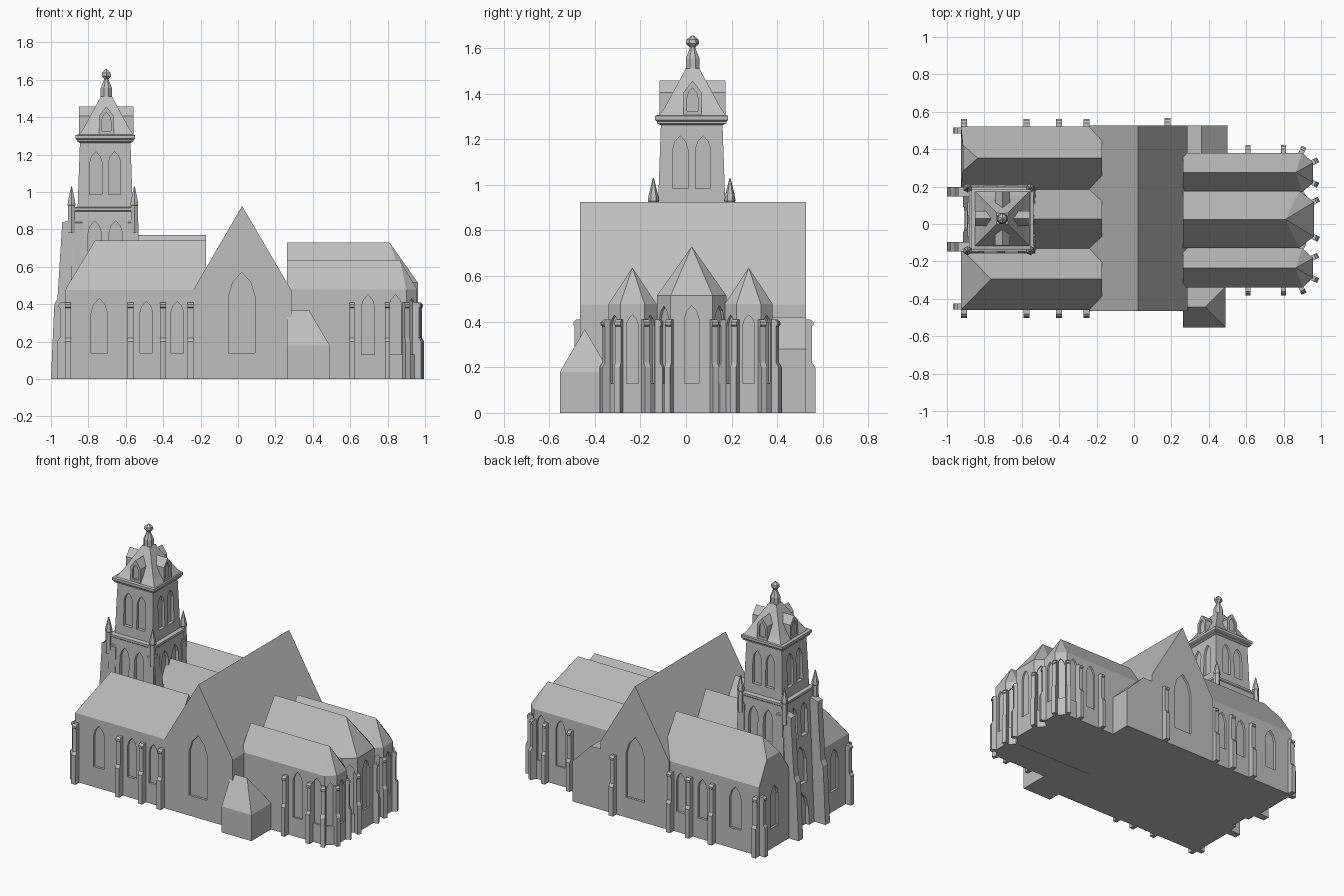
import bpy, bmesh
from math import radians, degrees, atan2, cos, sin, pi
from mathutils import Matrix, Vector

cube = bpy.data.objects.get("Cube")
if cube:
    bpy.data.objects.remove(cube)

GREY = (0.52, 0.52, 0.52, 1)
stone = bpy.data.materials.new("grey stone")
stone.use_nodes = True
stone.diffuse_color = GREY
stone.node_tree.nodes["Principled BSDF"].inputs["Base Color"].default_value = GREY

FRONT, EAST, BACK, WEST = -90, 0, 90, 180
AXIS_Y = 0.025          # centre line of the building
TX = -0.71              # tower centre


def finish(name, bm):
    bmesh.ops.recalc_face_normals(bm, faces=bm.faces)
    mesh = bpy.data.meshes.new(name)
    bm.to_mesh(mesh)
    bm.free()
    mesh.materials.append(stone)
    ob = bpy.data.objects.new(name, mesh)
    bpy.context.collection.objects.link(ob)
    return ob


def hull(name, points):
    """Convex solid around the points."""
    bm = bmesh.new()
    for p in points:
        bm.verts.new(p)
    bmesh.ops.convex_hull(bm, input=bm.verts)
    bmesh.ops.dissolve_limit(bm, angle_limit=0.01, verts=bm.verts, edges=bm.edges)
    return finish(name, bm)


def prism(bm, place, profile, half):
    """Profile in local x, z, extruded along local y."""
    rings = [[bm.verts.new(place @ Vector((a, t, z))) for a, z in profile] for t in (-half, half)]
    n = len(profile)
    bm.faces.new(rings[0])
    bm.faces.new(rings[1])
    for i in range(n):
        j = (i + 1) % n
        bm.faces.new((rings[0][i], rings[0][j], rings[1][j], rings[1][i]))


def frame(x, y, angle):
    return Matrix.Translation((x, y, 0)) @ Matrix.Rotation(radians(angle), 4, "Z")


def lathe(name, x, y, rings, sides=4):
    """Stacked regular rings of (half width, height)."""
    bm = bmesh.new()
    loops = []
    for half, z in rings:
        r = half / cos(pi / sides)
        loops.append([bm.verts.new((x + r * cos((2 * i + 1) * pi / sides),
                                    y + r * sin((2 * i + 1) * pi / sides), z)) for i in range(sides)])
    bm.faces.new(loops[0])
    bm.faces.new(loops[-1])
    for a, b in zip(loops, loops[1:]):
        for i in range(sides):
            j = (i + 1) % sides
            bm.faces.new((a[i], a[j], b[j], b[i]))
    return finish(name, bm)


def cut_windows(ob, windows, depth=0.016):
    """Recess pointed windows (x, y, facing, half width, sill, tip)."""
    bm = bmesh.new()
    for x, y, facing, w, sill, tip in windows:
        spring = tip - 1.8 * w
        mid = spring + 1.05 * w
        prism(bm, frame(x, y, facing + 90),
              [(-w, sill), (w, sill), (w, spring), (0.68 * w, mid), (0, tip), (-0.68 * w, mid), (-w, spring)], depth)
    cutter = finish("window_cutter", bm)
    cutter.hide_render = True
    mod = ob.modifiers.new("windows", "BOOLEAN")
    mod.operation, mod.solver, mod.object = "DIFFERENCE", "EXACT", cutter
    dg = bpy.context.evaluated_depsgraph_get()
    mesh = bpy.data.meshes.new_from_object(ob.evaluated_get(dg))
    ob.modifiers.clear()
    ob.data = mesh
    bpy.data.objects.remove(cutter)


STEPPED = [(-0.02, 0), (0.042, 0), (0.042, 0.2), (0.028, 0.22), (0.028, 0.38),
           (0.034, 0.385), (0.034, 0.398), (0.02, 0.41), (-0.02, 0.41)]


def buttresses(name, spots, profile=STEPPED, half=0.016):
    bm = bmesh.new()
    for x, y, facing in spots:
        prism(bm, frame(x, y, facing), profile, half)
    finish(name, bm)


# Nave: two hipped side aisles and the middle vessel
NE, EAVE = -0.17, 0.475


def aisle(name, outer, inner, hip_half, hip_z, ridge_x):
    mid = (outer + inner) / 2
    pts = [(x, y, z) for x in (-0.925, NE) for y in (outer, inner) for z in (0, EAVE)]
    pts += [(-0.915, mid - hip_half, hip_z), (-0.915, mid + hip_half, hip_z), (ridge_x, mid, 0.74), (NE, mid, 0.74)]
    return hull(name, pts)


front_aisle = aisle("front_aisle", -0.46, -0.13, 0.15, 0.49, -0.765)
back_aisle = aisle("back_aisle", 0.52, 0.185, 0.07, 0.63, -0.835)
hull("nave", [(x, y, z) for x in (-0.72, NE) for y, z in
              [(-0.13, 0), (0.185, 0), (-0.13, EAVE), (0.185, EAVE), (0.028, 0.77)]])
for ob, y, facing, mid in ((front_aisle, -0.46, FRONT, -0.3), (back_aisle, 0.52, BACK, 0.355)):
    cut_windows(ob, [(-0.742, y, facing, 0.043, 0.14, 0.43)] +
                [(x, y, facing, 0.034, 0.14, 0.415) for x in (-0.49, -0.325)] +
                [(-0.925, mid, WEST, 0.043, 0.14, 0.43)])
    buttresses("aisle_buttresses", [(x, y, facing) for x in (-0.91, -0.575, -0.4, -0.255)] +
               [(-0.925, y + (0.02 if y < 0 else -0.02), WEST)])

# Transept
transept = hull("transept", [(x, y, z) for y in (-0.465, 0.527) for x, z in
                             [(-0.24, 0), (0.285, 0), (-0.24, 0.475), (0.285, 0.475), (0.022, 0.925)]])
cut_windows(transept, [(0.02, y, f, 0.07, 0.14, 0.57) for y, f in ((-0.465, FRONT), (0.527, BACK))])
buttresses("transept_buttress", [(0.18, 0.525, BACK)])

# Porch and vestry against the transept
hull("porch", [(x, y, z) for x in (0.262, 0.49) for y in (-0.553, -0.335) for z in (0, 0.18)] +
     [(0.262, -0.444, 0.367), (0.38, -0.444, 0.367)])
hull("vestry", [(x, y, z) for y in (0.3, 0.526) for x, z in [(0.25, 0), (0.5, 0), (0.5, 0.28), (0.36, 0.42), (0.25, 0.42)]])


# Choir: three vessels with polygonal apses
def choir(name, cy, half, eave, ridge, ridge_x, shoulder, end, end_half, win_w, win_tip):
    plan = [(0.262, -half), (shoulder, -half), (end, -end_half), (end, end_half), (shoulder, half), (0.262, half)]
    plan = [(x, y + cy) for x, y in plan]
    ob = hull(name, [(x, y, z) for x, y in plan for z in (0, eave)] + [(0.262, cy, ridge), (ridge_x, cy, ridge)])
    windows = []
    for (ax, ay), (bx, by) in zip(plan[1:4], plan[2:5]):
        facing = degrees(atan2(-(bx - ax), by - ay))
        windows.append(((ax + bx) / 2, (ay + by) / 2, facing, win_w, 0.13, win_tip))
    if cy != AXIS_Y:
        side, facing = (-half, FRONT) if cy < 0 else (half, BACK)
        windows += [(x, cy + side, facing, 0.034, 0.13, 0.45) for x in (0.695, 0.842)]
        buttresses(name + "_side_buttresses", [(x, cy + side, facing) for x in (0.61, 0.8)], half=0.014)
        corners = [(shoulder, -half, -65), (shoulder, half, 65)]
    else:
        corners = []
    corners += [(end, -end_half, -25), (end, end_half, 25)]
    cut_windows(ob, windows, 0.012)
    buttresses(name + "_apse_buttresses", [(x - 0.006, y + cy, a) for x, y, a in corners],
               [(d * 0.85, z) for d, z in STEPPED], 0.014)


choir("main_choir", AXIS_Y, 0.152, 0.515, 0.73, 0.81, 0.885, 0.962, 0.092, 0.032, 0.47)
choir("front_choir", -0.235, 0.105, 0.478, 0.637, 0.865, 0.9, 0.958, 0.053, 0.026, 0.43)
choir("back_choir", 0.275, 0.105, 0.478, 0.637, 0.865, 0.9, 0.958, 0.053, 0.026, 0.43)

# Tower stages, battered walls with paired lancets
lower = lathe("tower_lower_stage", TX, AXIS_Y, [(0.205, 0), (0.168, 0.895), (0.173, 0.9), (0.173, 0.915), (0.15, 0.92)])
upper = lathe("tower_belfry", TX, AXIS_Y, [(0.148, 0.9), (0.135, 1.27)])
low_win, high_win, tower_buttresses = [], [], []
for facing in (FRONT, EAST, BACK, WEST):
    n = Vector((cos(radians(facing)), sin(radians(facing))))
    t = Vector((-n.y, n.x))
    c = Vector((TX, AXIS_Y))
    for s in (-1, 1):
        p = c + n * 0.173 + t * s * 0.056
        low_win.append((*p, facing, 0.035, 0.62, 0.845))
        p = c + n * 0.141 + t * s * 0.05
        high_win.append((*p, facing, 0.033, 0.985, 1.215))
        p = c + n * 0.16 + t * s * 0.147
        tower_buttresses.append((*p, facing))
low_win += [(TX - 0.19, AXIS_Y, WEST, 0.06, 0.3, 0.56), (TX - 0.2, AXIS_Y, WEST, 0.065, -0.01, 0.24)]
cut_windows(lower, low_win, 0.022)
cut_windows(upper, high_win, 0.018)
buttresses("tower_west_buttresses", tower_buttresses[-2:],
           [(-0.03, 0), (0.13, 0), (0.112, 0.4), (0.095, 0.43), (0.072, 0.8), (0.072, 0.835), (0.03, 0.85), (-0.03, 0.85)], 0.025)
buttresses("tower_side_buttresses", tower_buttresses[:-2],
           [(-0.03, 0), (0.03, 0), (0.018, 0.8), (0.018, 0.835), (-0.01, 0.85), (-0.03, 0.85)], 0.025)
for sx in (-1, 1):
    for sy in (-1, 1):
        lathe("corner_pinnacle", TX - 0.012 + sx * 0.168, AXIS_Y + sy * 0.168,
              [(0.02, 0.78), (0.018, 0.925), (0.021, 0.93), (0.019, 0.95), (0.002, 1.03)], 6)

# Cornice, spire and finial
lathe("cornice", TX, AXIS_Y, [(0.136, 1.262), (0.152, 1.27), (0.152, 1.278), (0.16, 1.285), (0.16, 1.303), (0.15, 1.306)])
SX = TX + 0.006
lathe("spire_roof", SX, AXIS_Y + 0.004, [(0.15, 1.3), (0.122, 1.34), (0.038, 1.495), (0.03, 1.51)])
lathe("spire_lantern", SX, AXIS_Y + 0.004, [(0.03, 1.49), (0.03, 1.555), (0.012, 1.6), (0.014, 1.61)], 8)
lathe("finial", SX, AXIS_Y + 0.004, [(0.013, 1.605), (0.025, 1.62), (0.023, 1.637), (0.003, 1.656)], 6)

# Four gabled dormers with a pointed opening
for facing in (FRONT, EAST, BACK, WEST):
    a = radians(facing)
    mid = Vector((SX + 0.075 * cos(a), AXIS_Y + 0.004 + 0.075 * sin(a)))
    bm = bmesh.new()
    prism(bm, frame(*mid, facing + 90), [(-0.04, 1.295), (0.04, 1.295), (0.04, 1.405), (0, 1.457), (-0.04, 1.405)], 0.07)
    dormer = finish("dormer", bm)
    cut_windows(dormer, [(mid.x + 0.07 * cos(a), mid.y + 0.07 * sin(a), facing, 0.024, 1.325, 1.425)], 0.01)
